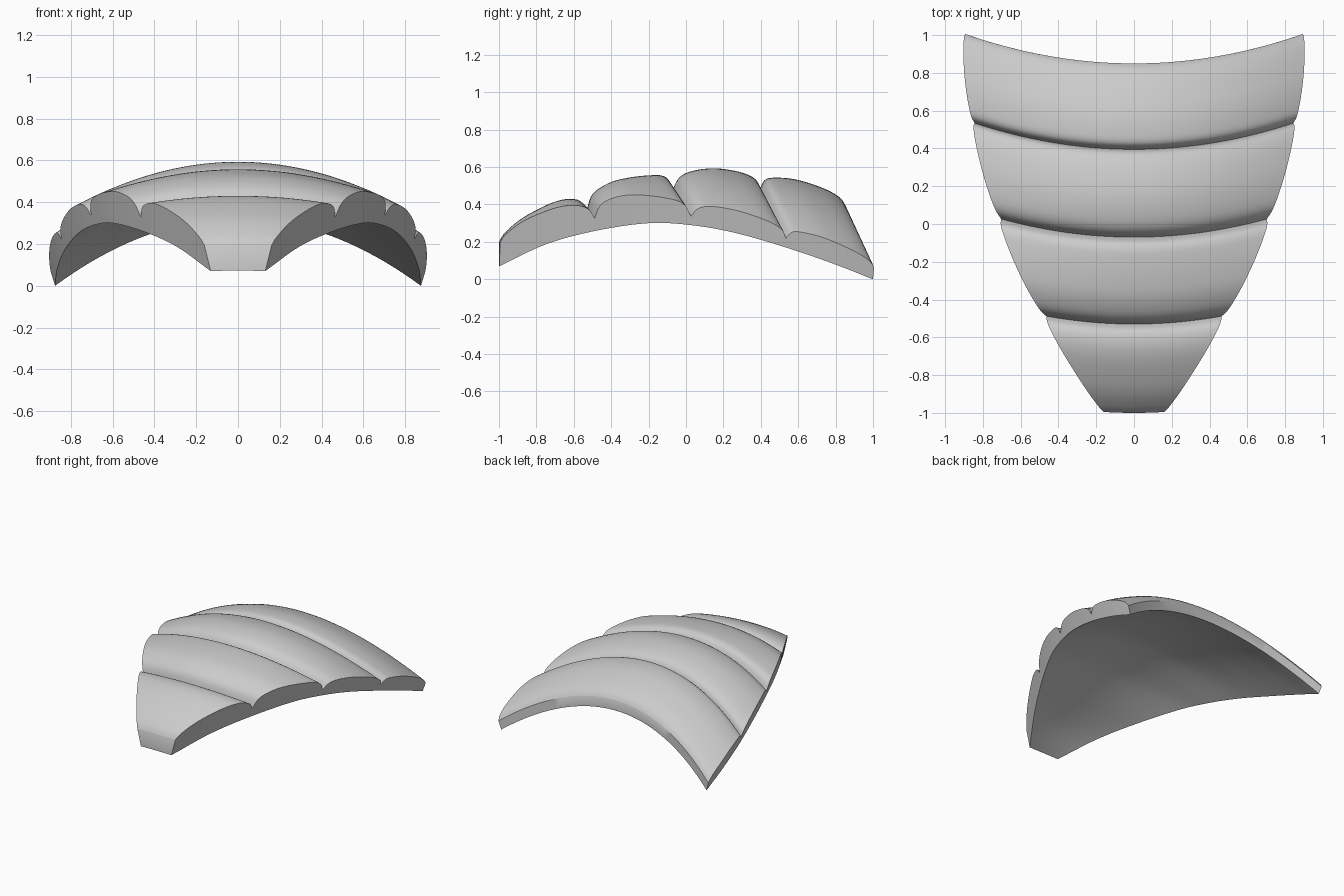
import bpy
import bmesh
import math

if "Cube" in bpy.data.objects:
    bpy.data.objects.remove(bpy.data.objects["Cube"], do_unlink=True)

# Single light grey material
mat = bpy.data.materials.new("light_grey")
mat.use_nodes = True
grey = (0.6, 0.6, 0.6, 1)
mat.diffuse_color = grey
mat.node_tree.nodes["Principled BSDF"].inputs["Base Color"].default_value = grey


def interp(pts, s):
    """Smooth cubic interpolation through (position, value) pairs."""
    n = len(pts)

    def slope(i):
        a, b = pts[max(i - 1, 0)], pts[min(i + 1, n - 1)]
        return (b[1] - a[1]) / (b[0] - a[0])

    k = 0
    while k < n - 2 and s > pts[k + 1][0]:
        k += 1
    (p, a), (q, b) = pts[k], pts[k + 1]
    h = q - p
    t = (s - p) / h
    return (a * (1 + 2 * t) * (1 - t) ** 2 + slope(k) * h * t * (1 - t) ** 2
            + b * t * t * (3 - 2 * t) + slope(k + 1) * h * t * t * (t - 1))


# Shell layout along its spine: half width, rim height, cross curvature
stations = [-1, -.77, -.54, -.27, -.07, .14, .4, .65, .85]
half_width = list(zip(stations, [.13, .29, .44, .6, .69, .765, .83, .865, .875]))
rim_height = list(zip(stations, [.07, .185, .255, .3, .29, .25, .17, .08, 0]))
curvature = list(zip(stations, [.17, .18, .2, .25, .3, .35, .375, .4, .42]))
SWEEP = 0.195

# Padded outer profile of each band, front to back
bands = [
    [(-1, .2), (-.98, .235), (-.9, .31), (-.8, .37), (-.7, .415), (-.62, .43), (-.56, .415), (-.53, .37)],
    [(-.53, .37), (-.51, .44), (-.45, .495), (-.35, .535), (-.16, .557), (-.1, .54), (-.07, .485)],
    [(-.07, .485), (-.04, .54), (.02, .575), (.14, .593), (.26, .58), (.34, .555), (.38, .525), (.395, .485)],
    [(.395, .485), (.42, .53), (.47, .543), (.58, .535), (.7, .5), (.78, .465), (.83, .43), (.85, .4)],
]
STEPS, COLS = 28, 40

# Sample positions packed towards the ends of each band
rows = []
for b, band in enumerate(bands):
    for i in range(0 if b == 0 else 1, STEPS + 1):
        f = (1 - math.cos(math.pi * i / STEPS)) / 2
        s = band[0][0] + f * (band[-1][0] - band[0][0])
        rows.append((s, interp(band, s)))

bm = bmesh.new()
outer, inner = [], []
for s, top in rows:
    w, rim, c = (interp(t, s) for t in (half_width, rim_height, curvature))
    thick = top - c * w * w - rim
    wide = w + 0.25 * thick
    out_row, in_row = [], []
    for j in range(COLS + 1):
        u = 2 * j / COLS - 1
        x = u * wide
        out_row.append(bm.verts.new((x, s + SWEEP * x * x, top - c * x * x)))
        x = u * w
        in_row.append(bm.verts.new((x, s + SWEEP * x * x, rim + c * (w * w - x * x))))
    outer.append(out_row)
    inner.append(in_row)


def skin(a, b):
    for j in range(len(a) - 1):
        bm.faces.new((a[j], a[j + 1], b[j + 1], b[j]))


# Outer and inner surfaces
for k in range(len(rows) - 1):
    skin(outer[k], outer[k + 1])
    skin(inner[k + 1], inner[k])
# Front, back and side rim walls
skin(inner[0], outer[0])
skin(outer[-1], inner[-1])
for j in (0, -1):
    skin([r[j] for r in outer], [r[j] for r in inner])
bmesh.ops.recalc_face_normals(bm, faces=bm.faces)

mesh = bpy.data.meshes.new("banded_shell_plate")
bm.to_mesh(mesh)
bm.free()
mesh.materials.append(mat)
plate = bpy.data.objects.new("banded_shell_plate", mesh)
bpy.context.collection.objects.link(plate)
bpy.context.view_layer.objects.active = plate
plate.select_set(True)
bpy.ops.object.shade_smooth_by_angle(angle=math.radians(35))
